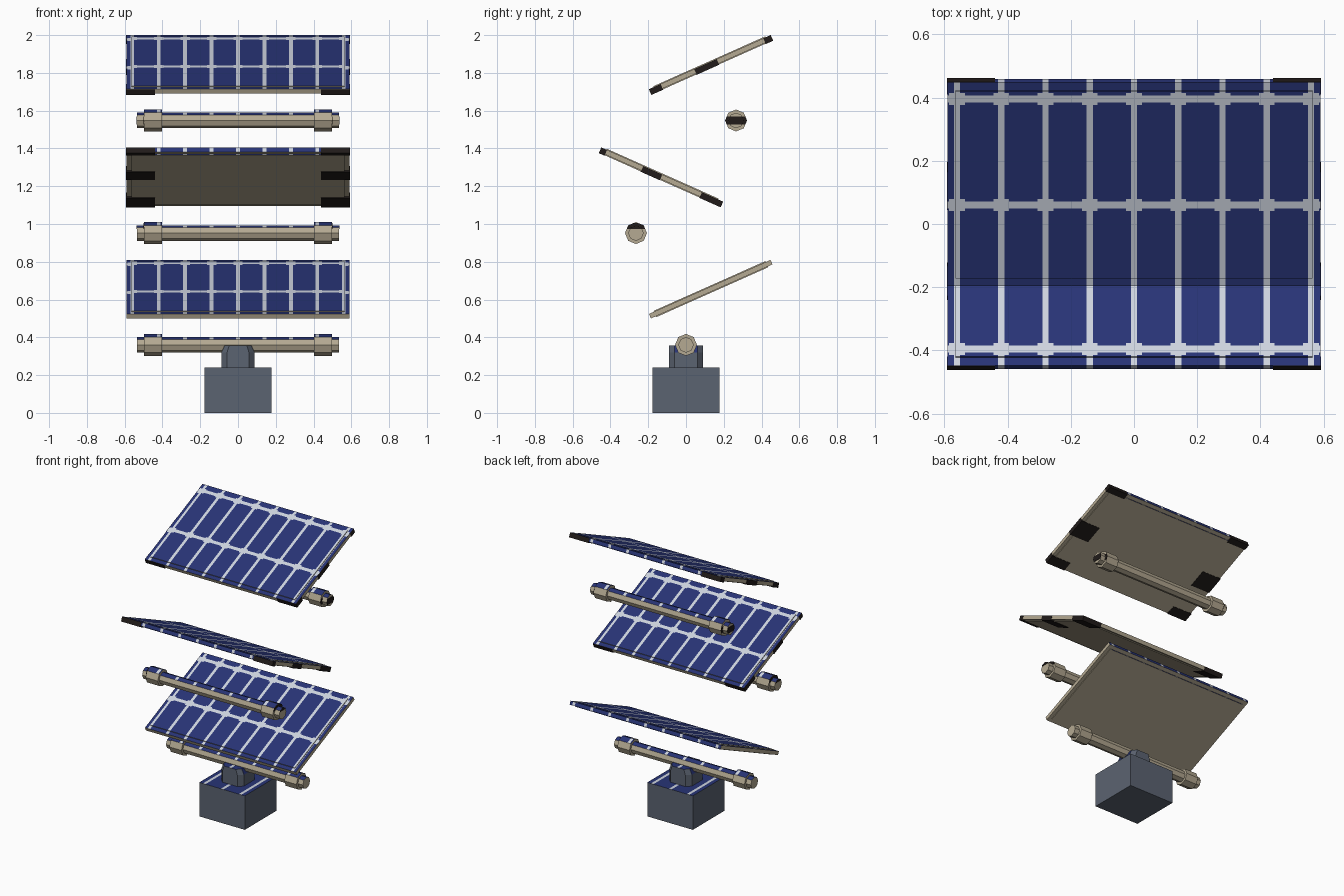
import bpy, bmesh, math
from mathutils import Matrix, Vector

if "Cube" in bpy.data.objects:
    bpy.data.objects.remove(bpy.data.objects["Cube"])

TILT = math.radians(24)


def material(name, rgb):
    m = bpy.data.materials.new(name)
    m.diffuse_color = (*rgb, 1)
    m.use_nodes = True
    m.node_tree.nodes["Principled BSDF"].inputs["Base Color"].default_value = m.diffuse_color
    return m


TAN, BLUE, WHITE, GREY, DARK = range(5)
MATS = [material("tan metal", (0.46, 0.40, 0.29)),
        material("cell blue", (0.021, 0.034, 0.18)),
        material("cell line white", (0.62, 0.66, 0.74)),
        material("slate grey", (0.105, 0.125, 0.165)),
        material("dark clip", (0.015, 0.011, 0.010))]


def finish(name, bm):
    me = bpy.data.meshes.new(name)
    bm.normal_update()
    bm.to_mesh(me)
    bm.free()
    for m in MATS:
        me.materials.append(m)
    ob = bpy.data.objects.new(name, me)
    bpy.context.collection.objects.link(ob)
    return ob


def paint(bm, colour):
    for f in bm.faces:
        f.material_index = colour


def add_box(bm, lo, hi):
    lo, hi = Vector(lo), Vector(hi)
    m = Matrix.Translation((lo + hi) / 2) @ Matrix.Diagonal((*(hi - lo), 1))
    bmesh.ops.create_cube(bm, size=1, matrix=m)


def add_rod(bm, x0, x1, r):
    # octagonal bar along x with a corner on top
    m = Matrix.Translation(((x0 + x1) / 2, 0, 0)) @ Matrix.Rotation(math.pi / 2, 4, 'Y')
    bmesh.ops.create_cone(bm, cap_ends=True, segments=8, radius1=r, radius2=r,
                          depth=x1 - x0, matrix=m)


def cut(bm, axis, value):
    no = Vector((0, 0, 0))
    no[axis] = 1
    bmesh.ops.bisect_plane(bm, geom=bm.verts[:] + bm.edges[:] + bm.faces[:],
                           plane_co=no * value, plane_no=no)


def cell_pattern(bm, ylines, line=0.010, blob=0.025):
    # upward faces become blue cells with white lines, wider at the crossings
    xs = [0.14 * i for i in range(-4, 5)]
    for x in xs:
        for d in (-blob, -line, line, blob):
            cut(bm, 0, x + d)
    for y in ylines:
        for d in (-0.019, -0.011, 0.011, 0.019):
            cut(bm, 1, y + d)
    bm.normal_update()
    for f in bm.faces:
        if f.normal.z < 0.4:
            continue
        c = f.calc_center_median()
        dx = min(abs(c.x - x) for x in xs)
        dy = min([abs(c.y - y) for y in ylines] + [9])
        white = dx < line or dy < 0.011 or (dx < blob and dy < 0.019)
        f.material_index = WHITE if white else BLUE


# base block
bm = bmesh.new()
add_box(bm, (-0.178, -0.178, 0), (0.178, 0.178, 0.24))
paint(bm, GREY)
cell_pattern(bm, [])
finish("base_block", bm)

# support post with chamfered corners and tapered top
bm = bmesh.new()
add_box(bm, (-0.088, -0.09, 0.23), (0.088, 0.09, 0.358))
upright = [e for e in bm.edges if abs(e.verts[0].co.z - e.verts[1].co.z) > 0.1]
bmesh.ops.bevel(bm, geom=upright, offset=0.03, segments=1, affect='EDGES')
cut(bm, 2, 0.32)
for v in bm.verts:
    if v.co.z > 0.34:
        v.co.x *= 0.8
paint(bm, GREY)
cell_pattern(bm, [])
finish("support_post", bm)

# hinge rods with end collars
for i, (y, z, band) in enumerate([(0, 0.36, None), (-0.265, 0.952, (0.022, 0.052)),
                                  (0.265, 1.548, (-0.02, 0.02))], 1):
    bm = bmesh.new()
    add_rod(bm, -0.535, 0.535, 0.041)
    for s in (-1, 1):
        add_rod(bm, min(s * 0.402, s * 0.497), max(s * 0.402, s * 0.497), 0.058)
    paint(bm, TAN)
    cell_pattern(bm, [])
    bmesh.ops.translate(bm, verts=bm.verts, vec=(0, y, z))
    finish(f"hinge_rod_{i}", bm)
    # dark plates on the collar and rod end faces
    if band:
        bm = bmesh.new()
        for s in (-1, 1):
            for r, x in ((0.058, 0.497), (0.040, 0.535)):
                if band[0] >= r - 0.01:
                    continue
                part = bmesh.new()
                add_rod(part, s * x - 0.003, s * x + 0.003, r)
                for v, inner in ((band[0], True), (band[1], False)):
                    res = bmesh.ops.bisect_plane(
                        part, geom=part.verts[:] + part.edges[:] + part.faces[:],
                        plane_co=(0, 0, v), plane_no=(0, 0, 1),
                        clear_inner=inner, clear_outer=not inner)
                    rim = [e for e in res['geom_cut'] if isinstance(e, bmesh.types.BMEdge)]
                    if rim:
                        bmesh.ops.contextual_create(part, geom=rim)
                tmp = bpy.data.meshes.new("tmp")
                part.to_mesh(tmp)
                part.free()
                bm.from_mesh(tmp)
                bpy.data.meshes.remove(tmp)
        paint(bm, DARK)
        bmesh.ops.translate(bm, verts=bm.verts, vec=(0, y, z))
        finish(f"rod_end_mark_{i}", bm)

# tilted solar panels, alternating direction, with clips on the upper two
PANELS = [(1, 0.655, []),
          (-1, 1.25, [(-0.353, -0.32), (-0.11, 0.0), (0.23, 0.353)]),
          (1, 1.845, [(-0.353, -0.285), (-0.09, 0.04), (0.31, 0.353)])]
for i, (s, z, clips) in enumerate(PANELS, 1):
    place = Matrix.Translation((0, s * 0.131, z)) @ Matrix.Rotation(s * TILT, 4, 'X')
    bm = bmesh.new()
    add_box(bm, (-0.59, -0.352, -0.013), (0.59, 0.352, 0.013))
    add_box(bm, (-0.565, -0.324, -0.018), (0.565, 0.324, 0.018))
    paint(bm, TAN)
    bm.transform(place)
    cell_pattern(bm, [s * 0.06, s * 0.395])
    finish(f"solar_panel_{i}", bm)
    if clips:
        bm = bmesh.new()
        for u0, u1 in clips:
            add_box(bm, (0.44, u0, -0.020), (0.592, u1, 0.0125))
            add_box(bm, (-0.592, u0, -0.020), (-0.44, u1, 0.0125))
        paint(bm, DARK)
        bm.transform(place)
        finish(f"panel_clips_{i}", bm)
